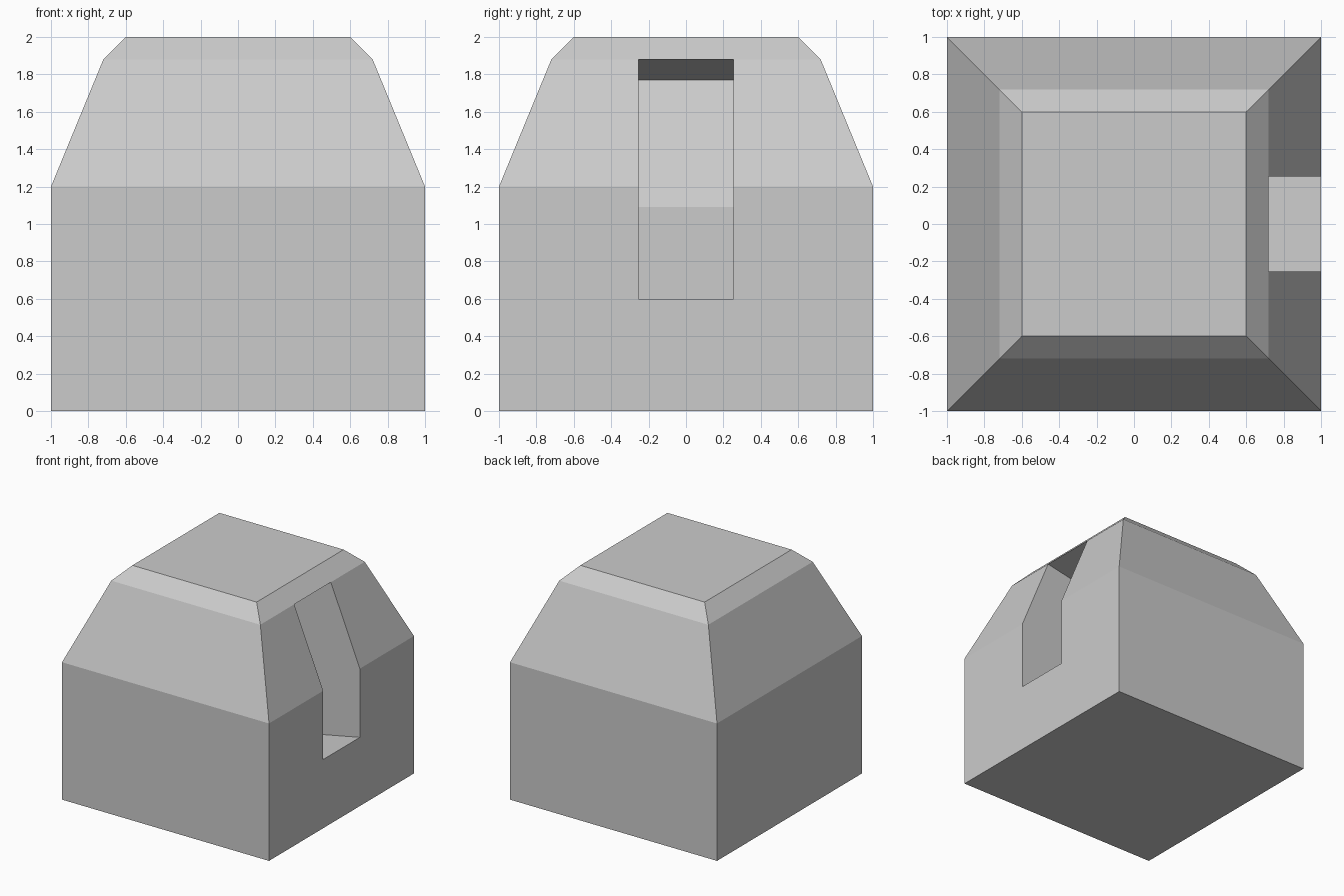
import bpy, bmesh

if "Cube" in bpy.data.objects:
    bpy.data.objects.remove(bpy.data.objects["Cube"])


def make_object(name, rings):
    """Skin closed rings of equal length and cap both ends."""
    bm = bmesh.new()
    loops = [[bm.verts.new(p) for p in ring] for ring in rings]
    n = len(loops[0])
    for a, b in zip(loops, loops[1:]):
        for i in range(n):
            j = (i + 1) % n
            bm.faces.new((a[i], a[j], b[j], b[i]))
    bm.faces.new(loops[0][::-1])
    bm.faces.new(loops[-1])
    bmesh.ops.recalc_face_normals(bm, faces=bm.faces[:])
    mesh = bpy.data.meshes.new(name)
    bm.to_mesh(mesh)
    bm.free()
    obj = bpy.data.objects.new(name, mesh)
    bpy.context.collection.objects.link(obj)
    return obj


# Body: square sections that taper and chamfer towards the top
sections = [(1, 0), (1, 1.2), (0.72, 1.88), (0.6, 2)]
body = make_object("body", [[(-r, -r, z), (r, -r, z), (r, r, z), (-r, r, z)]
                            for r, z in sections])

# Slot cutter: the right-side outline swept along its averaged normal
outline = [(1, 0.6), (1, 1.2), (0.72, 1.88)]
dx, dz, half_width = 0.55, 0.109, 0.253
profile = ([(x + dx, z + dz) for x, z in outline]
           + [(x - dx, z - dz) for x, z in reversed(outline)])
cutter = make_object("slot_cutter", [[(x, y, z) for x, z in profile]
                                     for y in (-half_width, half_width)])
cutter.hide_render = True

# Cut the slot into the body
cut = body.modifiers.new("slot", 'BOOLEAN')
cut.operation = 'DIFFERENCE'
cut.solver = 'EXACT'
cut.object = cutter
bpy.context.view_layer.objects.active = body
body.select_set(True)
bpy.ops.object.modifier_apply(modifier=cut.name)
bpy.data.objects.remove(cutter)
